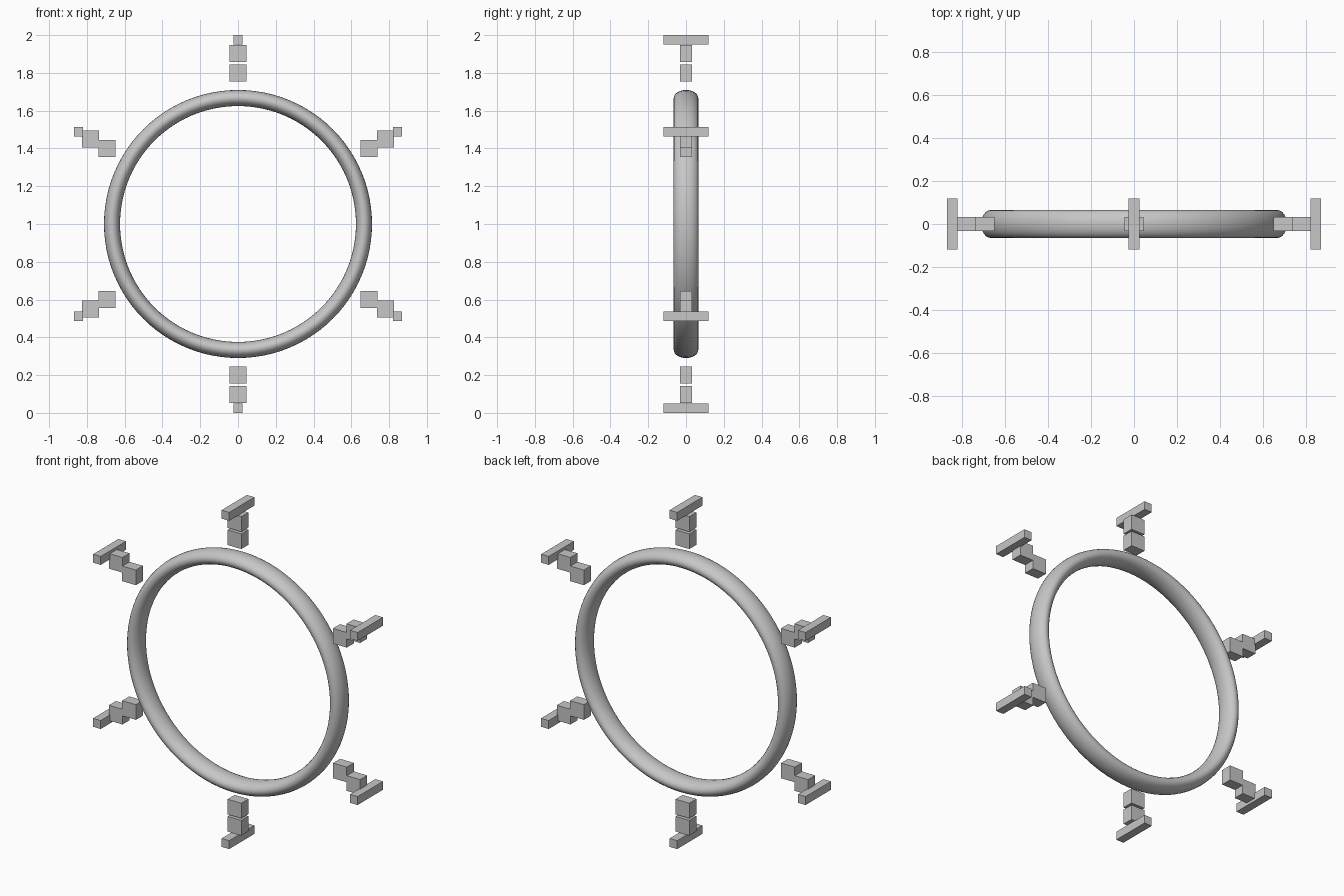
import bpy, bmesh, math
from mathutils import Matrix, Vector

if "Cube" in bpy.data.objects:
    bpy.data.objects.remove(bpy.data.objects["Cube"])

CENTRE = Vector((0, 0, 1))

grey = bpy.data.materials.new("light_grey")
grey.diffuse_color = (0.57, 0.57, 0.57, 1)
grey.use_nodes = True
grey.node_tree.nodes["Principled BSDF"].inputs["Base Color"].default_value = grey.diffuse_color


def finish(bm, name):
    me = bpy.data.meshes.new(name)
    bmesh.ops.recalc_face_normals(bm, faces=bm.faces)
    bm.to_mesh(me)
    bm.free()
    me.materials.append(grey)
    ob = bpy.data.objects.new(name, me)
    bpy.context.collection.objects.link(ob)
    return ob


def box(name, centre, size):
    bm = bmesh.new()
    bmesh.ops.create_cube(bm, size=1, matrix=Matrix.Translation(centre) @ Matrix.Diagonal((*size, 1)))
    return finish(bm, name)


# Upright ring: torus flattened into an oval section, deeper along y
R, RADIAL, DEPTH = 0.667, 0.0425, 0.065
NU, NV = 96, 24
bm = bmesh.new()
rows = []
for i in range(NU):
    a = 2 * math.pi * i / NU
    row = []
    for j in range(NV):
        b = 2 * math.pi * j / NV
        r = R + RADIAL * math.cos(b)
        row.append(bm.verts.new(CENTRE + Vector((r * math.cos(a), DEPTH * math.sin(b), r * math.sin(a)))))
    rows.append(row)
for i in range(NU):
    p, q = rows[i], rows[(i + 1) % NU]
    for j in range(NV):
        k = (j + 1) % NV
        bm.faces.new((p[j], p[k], q[k], q[j])).smooth = True
finish(bm, "ring")

# Six spokes of axis-aligned blocks: inner block, outer block, cross bar
PARTS = (
    ("inner_block", 0.80, (0.09, 0.066, 0.09)),
    ("outer_block", 0.902, (0.09, 0.066, 0.09)),
    ("cross_bar", 0.975, (0.05, 0.237, 0.05)),
)
for s in range(6):
    a = math.radians(30 + 60 * s)
    d = Vector((math.cos(a), 0, math.sin(a)))
    for name, dist, size in PARTS:
        box(f"{name}_{s + 1}", CENTRE + d * dist, size)
